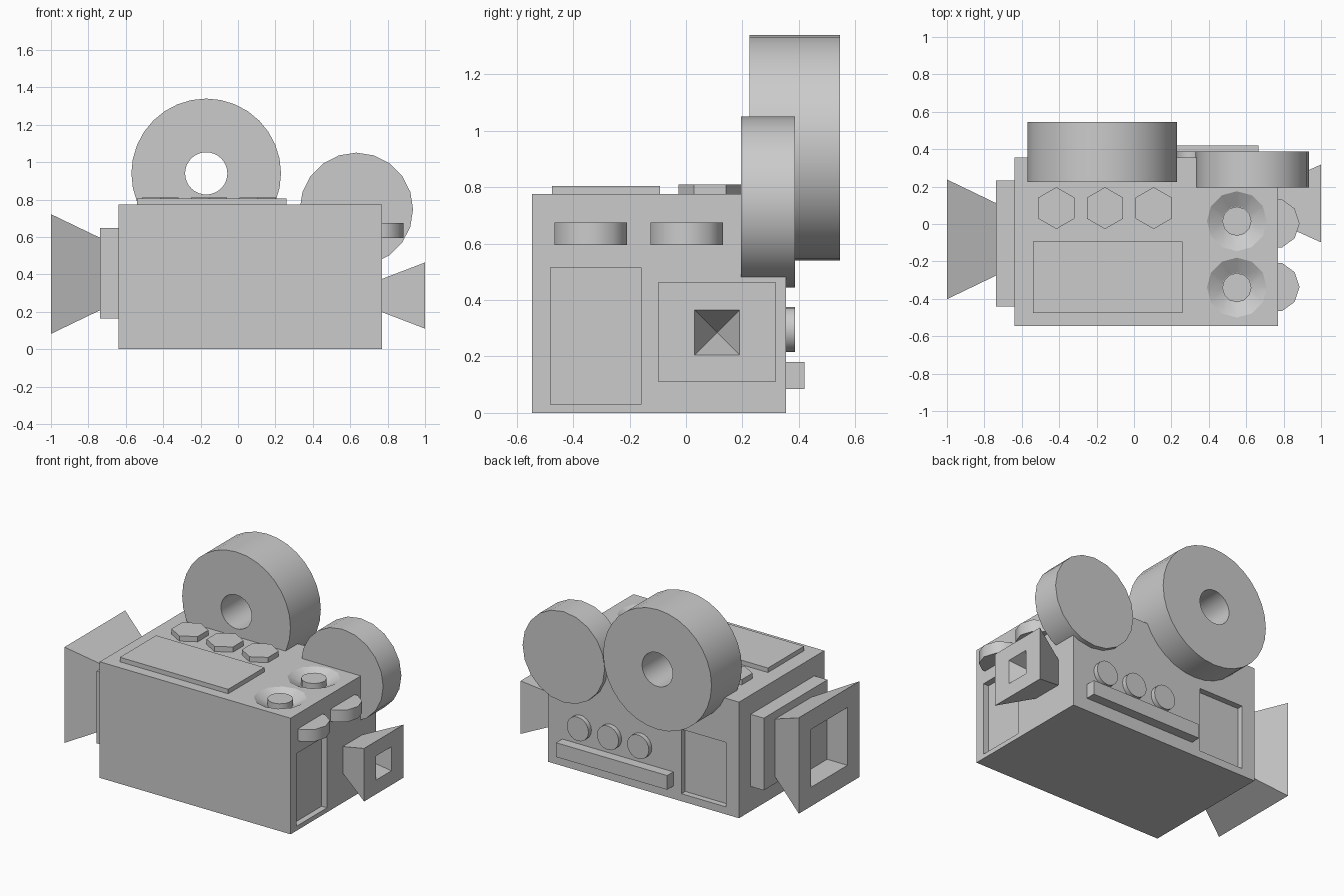
import bpy
import bmesh
from math import radians, pi
from mathutils import Matrix

cube = bpy.data.objects.get("Cube")
if cube:
    bpy.data.objects.remove(cube, do_unlink=True)

grey = bpy.data.materials.new("plain grey")
grey.use_nodes = True
grey.diffuse_color = (0.6, 0.6, 0.6, 1)
grey.node_tree.nodes["Principled BSDF"].inputs["Base Color"].default_value = (0.6, 0.6, 0.6, 1)


def finish(name, bm):
    bmesh.ops.recalc_face_normals(bm, faces=bm.faces)
    mesh = bpy.data.meshes.new(name)
    bm.to_mesh(mesh)
    bm.free()
    mesh.materials.append(grey)
    obj = bpy.data.objects.new(name, mesh)
    bpy.context.collection.objects.link(obj)
    return obj


def box(name, x, y, z):
    """Box from (low, high) ranges."""
    bm = bmesh.new()
    mid = [(a + b) / 2 for a, b in (x, y, z)]
    size = [b - a for a, b in (x, y, z)]
    bmesh.ops.create_cube(bm, size=1, matrix=Matrix.Translation(mid) @ Matrix.Diagonal((*size, 1)))
    return finish(name, bm)


def round_part(name, centre, r1, r2, depth, sides, axis="Z", spin=0):
    """Cylinder or cone along an axis; r1 is the low end on Z."""
    turn = Matrix.Rotation(pi / 2, 4, "X") if axis == "Y" else Matrix.Rotation(spin, 4, "Z")
    bm = bmesh.new()
    bmesh.ops.create_cone(bm, cap_ends=True, segments=sides, radius1=r1, radius2=r2,
                          depth=depth, matrix=Matrix.Translation(centre) @ turn)
    return finish(name, bm)


def hood(name, y, z, near, far):
    """Four-sided taper along x; each end is (x, half width, half height)."""
    bm = bmesh.new()
    rings = []
    for x, hy, hz in (near, far):
        rings.append([bm.verts.new((x, y + sy * hy, z + sz * hz))
                      for sy, sz in ((-1, -1), (1, -1), (1, 1), (-1, 1))])
    for ring in rings:
        bm.faces.new(ring)
    for i in range(4):
        j = (i + 1) % 4
        bm.faces.new((rings[0][i], rings[0][j], rings[1][j], rings[1][i]))
    return finish(name, bm)


def select_only(obj):
    bpy.ops.object.select_all(action="DESELECT")
    obj.select_set(True)
    bpy.context.view_layer.objects.active = obj


def cut(obj, *cutters):
    select_only(obj)
    for cutter in cutters:
        mod = obj.modifiers.new("cut", "BOOLEAN")
        mod.operation = "DIFFERENCE"
        mod.solver = "EXACT"
        mod.object = cutter
        bpy.ops.object.modifier_apply(modifier=mod.name)
        bpy.data.objects.remove(cutter, do_unlink=True)


def smooth(obj, angle=40):
    select_only(obj)
    bpy.ops.object.shade_smooth_by_angle(angle=radians(angle))


# Body with recessed doors and two dished dials
body = box("camera_body", (-0.64, 0.77), (-0.545, 0.355), (0, 0.775))
dial_places = (0.015, -0.34)
dishes = [round_part("dish_cutter", (0.55, y, 0.755), 0.08, 0.176, 0.06, 12) for y in dial_places]
cut(body,
    box("side_door_cutter", (0.73, 0.9), (-0.48, -0.16), (0.03, 0.515)),
    box("back_door_cutter", (-0.545, -0.215), (0.315, 0.5), (0.05, 0.48)),
    *dishes)
smooth(body, 25)
for i, y in enumerate(dial_places):
    smooth(round_part(f"dial_knob_{i + 1}", (0.55, y, 0.745), 0.078, 0.078, 0.05, 12))

# Top plate and hexagonal buttons
box("top_plate", (-0.54, 0.26), (-0.475, -0.093), (0.76, 0.805))
for i in range(3):
    round_part(f"top_button_{i + 1}", (-0.415 + 0.26 * i, 0.085, 0.785), 0.112, 0.112, 0.05, 6)

# Thumb wheels sunk into the side
for i, y in enumerate((-0.337, 0.003)):
    smooth(round_part(f"thumb_wheel_{i + 1}", (0.75, y, 0.635), 0.135, 0.135, 0.08, 10, spin=pi / 2))

# Film reels
large_reel = round_part("large_reel", (-0.17, 0.385, 0.94), 0.4, 0.4, 0.32, 32, "Y")
cut(large_reel, round_part("reel_hole_cutter", (-0.17, 0.385, 0.94), 0.113, 0.113, 0.6, 32, "Y"))
smooth(large_reel)
smooth(round_part("small_reel", (0.633, 0.291, 0.748), 0.303, 0.303, 0.192, 20, "Y"))

# Lens mount and flared lens hood
box("lens_mount", (-0.737, -0.62), (-0.44, 0.232), (0.165, 0.647))
lens = hood("lens_hood", -0.082, 0.402, (-0.73, 0.19, 0.19), (-1, 0.32, 0.32))
cut(lens, box("lens_hole_cutter", (-1.1, -0.85), (-0.275, 0.111), (0.209, 0.595)))

# Viewfinder with a pyramid-shaped opening
finder = hood("viewfinder", 0.11, 0.287, (0.76, 0.1, 0.085), (1, 0.208, 0.177))
cut(finder, hood("finder_hole_cutter", 0.11, 0.285, (0.82, 0.0005, 0.0005), (1.02, 0.089, 0.089)))

# Back controls
box("back_bar", (-0.155, 0.665), (0.34, 0.42), (0.085, 0.18))
for i in range(3):
    smooth(round_part(f"back_knob_{i + 1}", (0.53 - 0.223 * i, 0.365, 0.295), 0.08, 0.08, 0.043, 20, "Y"))
